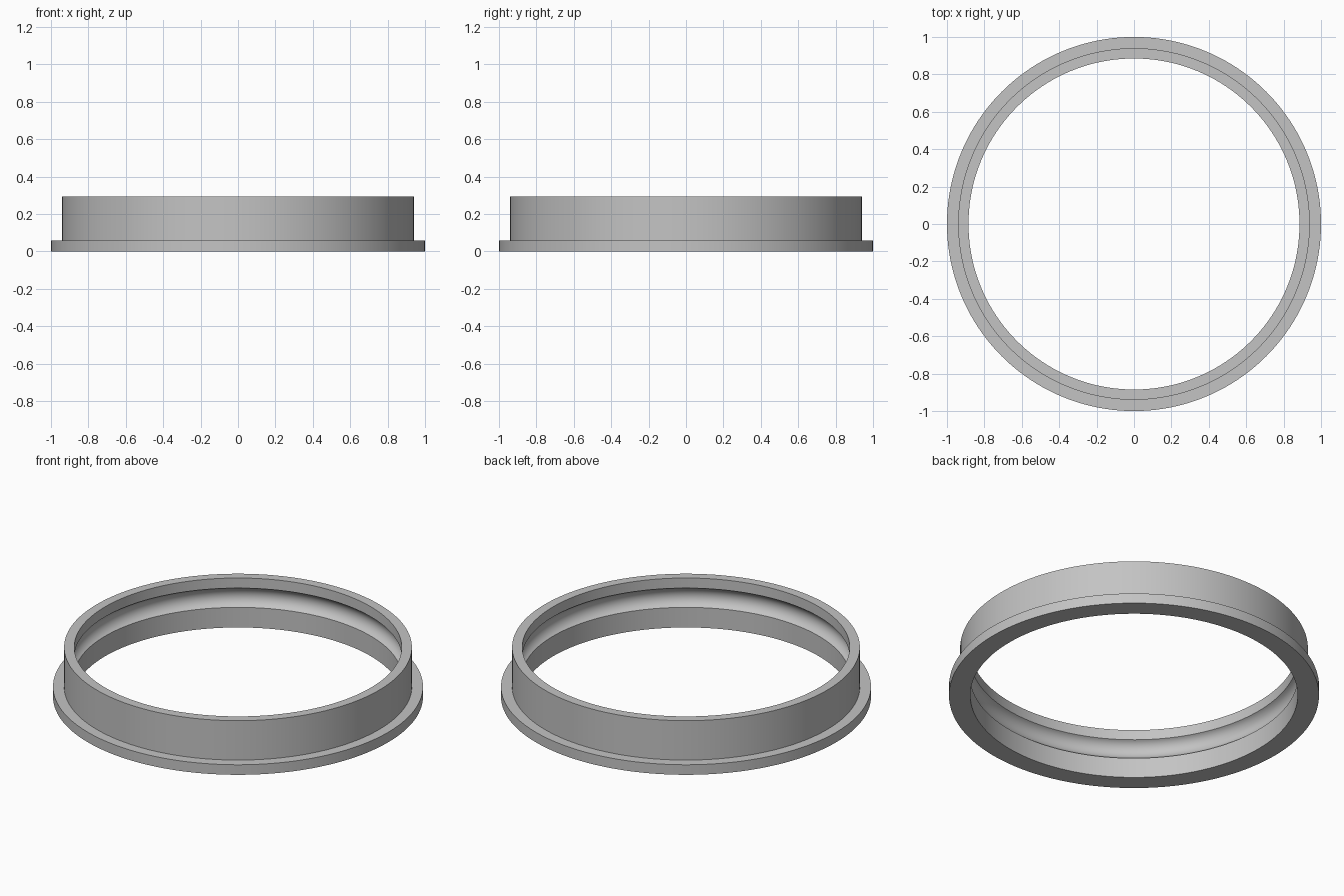
import bpy, bmesh, math

cube = bpy.data.objects.get("Cube")
if cube:
    bpy.data.objects.remove(cube)

SEGMENTS = 160
OUTER, WALL, INNER = 1.0, 0.94, 0.885
FLANGE_TOP, TOP = 0.06, 0.295
GROOVE_LOW, GROOVE_HIGH, GROOVE_DEPTH = 0.12, 0.235, 0.035
ARC_STEPS = 16

# Plain grey metal
grey = bpy.data.materials.new("grey metal")
colour = (0.55, 0.55, 0.55, 1)
grey.diffuse_color = colour
grey.use_nodes = True
grey.node_tree.nodes["Principled BSDF"].inputs["Base Color"].default_value = colour

# Cross-section: flange, wall and rounded groove inside
profile = [(INNER, 0), (OUTER, 0), (OUTER, FLANGE_TOP), (WALL, FLANGE_TOP),
           (WALL, TOP), (INNER, TOP)]
half = (GROOVE_HIGH - GROOVE_LOW) / 2
radius = (half ** 2 + GROOVE_DEPTH ** 2) / (2 * GROOVE_DEPTH)
centre_r = INNER + GROOVE_DEPTH - radius
centre_z = (GROOVE_HIGH + GROOVE_LOW) / 2
sweep = math.asin(half / radius)
for i in range(ARC_STEPS + 1):
    a = sweep * (1 - 2 * i / ARC_STEPS)
    profile.append((centre_r + radius * math.cos(a), centre_z + radius * math.sin(a)))

# Revolve the section around z
bm = bmesh.new()
verts = [bm.verts.new((r, 0, z)) for r, z in profile]
edges = [bm.edges.new((v, verts[(i + 1) % len(verts)])) for i, v in enumerate(verts)]
bmesh.ops.spin(bm, geom=verts + edges, cent=(0, 0, 0), axis=(0, 0, 1),
               angle=math.tau, steps=SEGMENTS, use_merge=True)
bmesh.ops.remove_doubles(bm, verts=bm.verts[:], dist=0.0001)
bmesh.ops.recalc_face_normals(bm, faces=bm.faces[:])
mesh = bpy.data.meshes.new("flanged_ring")
bm.to_mesh(mesh)
bm.free()
mesh.materials.append(grey)

ring = bpy.data.objects.new("flanged_ring", mesh)
bpy.context.collection.objects.link(ring)
bpy.ops.object.select_all(action="DESELECT")
ring.select_set(True)
bpy.context.view_layer.objects.active = ring
bpy.ops.object.shade_smooth_by_angle(angle=math.radians(30))
